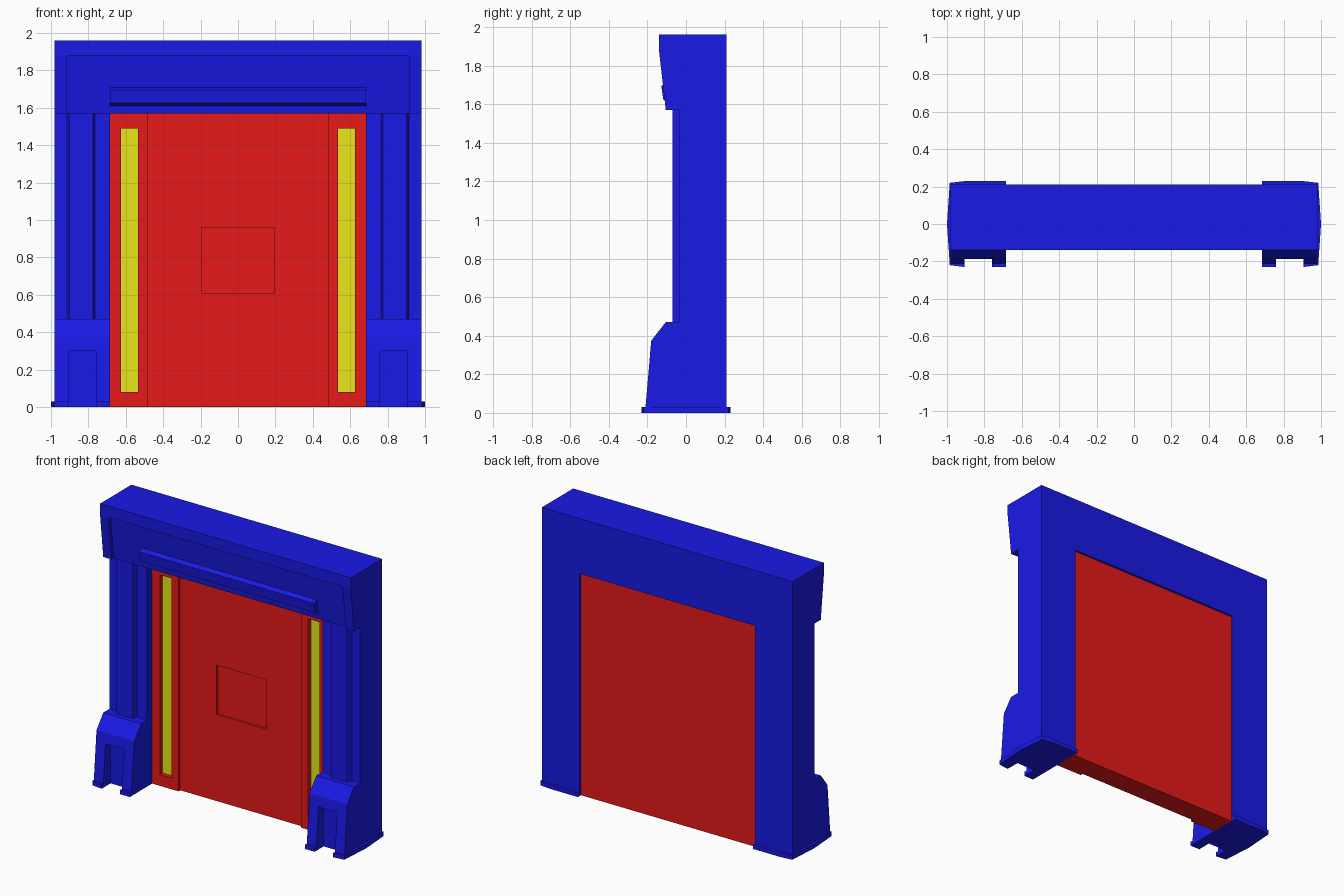
import bpy, bmesh

if "Cube" in bpy.data.objects:
    bpy.data.objects.remove(bpy.data.objects["Cube"])


def material(name, color):
    m = bpy.data.materials.new(name)
    m.diffuse_color = color
    m.use_nodes = True
    m.node_tree.nodes["Principled BSDF"].inputs["Base Color"].default_value = m.diffuse_color
    return m


BLUE = material("blue", (0.01, 0.01, 0.8, 1))
RED = material("red", (0.8, 0.01, 0.01, 1))
YELLOW = material("yellow", (0.8, 0.8, 0.01, 1))


def finish(bm, name, mats, mirror):
    bmesh.ops.recalc_face_normals(bm, faces=bm.faces)
    me = bpy.data.meshes.new(name)
    bm.to_mesh(me)
    bm.free()
    ob = bpy.data.objects.new(name, me)
    bpy.context.collection.objects.link(ob)
    for m in mats:
        me.materials.append(m)
    if mirror:
        ob.modifiers.new("mirror", "MIRROR").use_mirror_merge = False
    return ob


def prism(name, pts, a, b, axis, mat, mirror=True):
    """Extrude a profile: (y, z) points along X, or (x, y) points along Z."""
    bm = bmesh.new()
    place = (lambda p, t: (t, *p)) if axis == "X" else (lambda p, t: (*p, t))
    face = bm.faces.new([bm.verts.new(place(p, a)) for p in pts])
    ext = bmesh.ops.extrude_face_region(bm, geom=[face], use_keep_orig=True)
    step = (b - a, 0, 0) if axis == "X" else (0, 0, b - a)
    bmesh.ops.translate(bm, vec=step,
                        verts=[v for v in ext["geom"] if isinstance(v, bmesh.types.BMVert)])
    return finish(bm, name, [mat], mirror)


def recessed_panel(name, outer, hole, front, floor, back, mats, mirror):
    """Slab with a rectangular pocket; rectangles are (x0, x1, z0, z1)."""
    bm = bmesh.new()

    def ring(r, y):
        x0, x1, z0, z1 = r
        return [bm.verts.new((x, y, z)) for x, z in ((x0, z0), (x1, z0), (x1, z1), (x0, z1))]

    rings = [ring(outer, back), ring(outer, front), ring(hole, front), ring(hole, floor)]
    for r, s in zip(rings, rings[1:]):
        for i in range(4):
            j = (i + 1) % 4
            bm.faces.new((r[i], r[j], s[j], s[i]))
    bm.faces.new(rings[0])
    bm.faces.new(rings[3]).material_index = len(mats) - 1
    return finish(bm, name, mats, mirror)


# Columns with a raised middle rib
prism("column", [(0.685, 0.21), (0.98, 0.21), (0.98, -0.035), (0.915, -0.035),
                 (0.90, -0.07), (0.775, -0.07), (0.765, -0.035), (0.685, -0.035)],
      0, 1.57, "Z", BLUE)

# Buttress at the foot of each column: two legs and a notched middle
leg = [(-0.035, 0.03), (-0.035, 0.47), (-0.105, 0.47), (-0.18, 0.375), (-0.21, 0.03)]
notched = leg[:4] + [(-0.187, 0.30), (-0.13, 0.30), (-0.13, 0.03)]
prism("buttress_inner_leg", leg, 0.685, 0.76, "X", BLUE)
prism("buttress_outer_leg", leg, 0.905, 0.98, "X", BLUE)
prism("buttress_middle", notched, 0.76, 0.905, "X", BLUE)

# Foot plates
prism("foot_plate", [(0.685, 0.23), (0.90, 0.23), (0.985, 0.22), (1.0, 0.0), (0.985, -0.22),
                     (0.905, -0.23), (0.905, -0.13), (0.76, -0.13), (0.76, -0.23),
                     (0.685, -0.23)], 0, 0.03, "Z", BLUE)

# Header with a recessed sloping face between the end rims
prism("header_end", [(0.21, 1.57), (0.21, 1.96), (-0.14, 1.96), (-0.14, 1.88), (-0.105, 1.57)],
      0.915, 0.98, "X", BLUE)
prism("header", [(0.21, 1.57), (0.21, 1.96), (-0.14, 1.96), (-0.14, 1.88),
                 (-0.115, 1.88), (-0.082, 1.57)], -0.915, 0.915, "X", BLUE, False)
prism("header_bar", [(-0.07, 1.71), (-0.10, 1.71), (-0.128, 1.695), (-0.118, 1.625),
                     (-0.09, 1.61), (-0.07, 1.61)], -0.685, 0.685, "X", BLUE, False)

# Door and the side panels holding the light strips
recessed_panel("door", (-0.48, 0.48, 0, 1.57), (-0.195, 0.195, 0.61, 0.96),
               0.04, 0.055, 0.195, [RED], False)
recessed_panel("side_panel_with_light", (0.48, 0.685, 0, 1.57), (0.535, 0.625, 0.08, 1.49),
               0.02, 0.05, 0.195, [RED, YELLOW], True)
